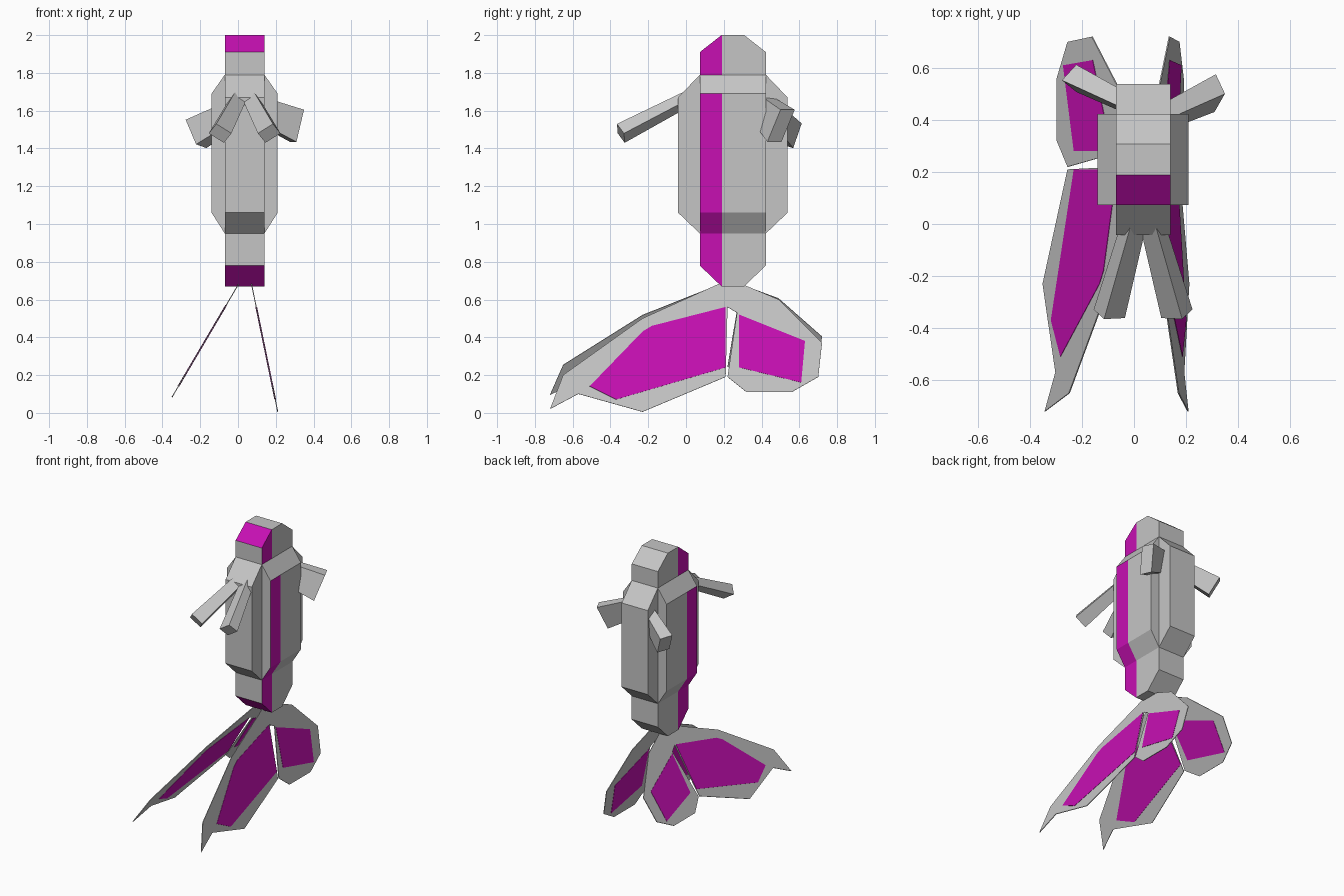
import bpy, bmesh, math
from mathutils import Vector

cube = bpy.data.objects.get("Cube")
if cube:
    bpy.data.objects.remove(cube, do_unlink=True)


def material(name, rgb):
    mat = bpy.data.materials.new(name)
    mat.use_nodes = True
    mat.diffuse_color = (*rgb, 1)
    mat.node_tree.nodes["Principled BSDF"].inputs["Base Color"].default_value = (*rgb, 1)
    return mat


GREY = material("light grey", (0.56, 0.56, 0.56))
PURPLE = material("bright purple", (0.57, 0.005, 0.45))
MID_X = 0.035       # symmetry plane of the body
STRIPE_Y = 0.19     # rear limit of the purple stripe


def finish(name, bm, mats):
    bmesh.ops.recalc_face_normals(bm, faces=bm.faces[:])
    mesh = bpy.data.meshes.new(name)
    bm.to_mesh(mesh)
    bm.free()
    for m in mats:
        mesh.materials.append(m)
    obj = bpy.data.objects.new(name, mesh)
    bpy.context.collection.objects.link(obj)
    return obj


def prism(name, outline, offset, mats, rule=None):
    """Extrude an outline of 3D points by an offset; rule picks purple faces."""
    bm = bmesh.new()
    face = bm.faces.new([bm.verts.new(p) for p in outline])
    ext = bmesh.ops.extrude_face_region(bm, geom=[face], use_keep_orig=True)
    verts = [g for g in ext["geom"] if isinstance(g, bmesh.types.BMVert)]
    bmesh.ops.translate(bm, verts=verts, vec=offset)
    bmesh.ops.recalc_face_normals(bm, faces=bm.faces[:])
    if rule:
        bmesh.ops.bisect_plane(bm, geom=bm.verts[:] + bm.edges[:] + bm.faces[:],
                               plane_co=(0, STRIPE_Y, 0), plane_no=(0, 1, 0))
        bm.normal_update()
        for f in bm.faces:
            front = f.calc_center_median().y < STRIPE_Y - 0.01
            f.material_index = int(front and rule(f.normal))
    return finish(name, bm, mats)


def octagon(half, inner, low, low_in, high_in, high):
    """Chamfered profile as (across, z) pairs."""
    return [(-inner, low), (inner, low), (half, low_in), (half, high_in),
            (inner, high), (-inner, high), (-half, high_in), (-half, low_in)]


# Body: head-to-tail core, deep torso block and side slabs
MID_Y = 0.248
core = [(-0.07, MID_Y + a, z) for a, z in octagon(0.175, 0.06, 0.67, 0.78, 1.91, 2.0)]
prism("head_and_tail_core", core, (0.21, 0, 0), [GREY, PURPLE],
      lambda n: abs(n.x) > 0.5 or abs(n.z) > 0.3)
torso = [(-0.07, MID_Y + a, z) for a, z in octagon(0.29, 0.175, 0.95, 1.06, 1.67, 1.79)]
prism("torso", torso, (0.21, 0, 0), [GREY])
sides = [(MID_X + a, 0.073, z) for a, z in octagon(0.175, 0.105, 0.95, 1.06, 1.69, 1.79)]
prism("torso_side_slabs", sides, (0, 0.35, 0), [GREY, PURPLE],
      lambda n: abs(n.x) > 0.5 and n.z < 0.1)


# Limbs: tapered bars from a root to an end face with sides u and v
def limb(name, root, end, u, v, taper=0.75):
    bm = bmesh.new()
    u, v = Vector(u) / 2, Vector(v) / 2
    rings = []
    for centre, k in ((root, taper), (end, 1)):
        rings.append([bm.verts.new(Vector(centre) + (u * a + v * b) * k)
                      for a, b in ((-1, -1), (1, -1), (1, 1), (-1, 1))])
        bm.faces.new(rings[-1])
    for i in range(4):
        j = (i + 1) % 4
        bm.faces.new((rings[0][i], rings[0][j], rings[1][j], rings[1][i]))
    return finish(name, bm, [GREY])


for side, s in (("right", 1), ("left", -1)):
    def flip(p, origin=MID_X):
        return (origin + s * (p[0] - origin), p[1], p[2])
    limb("front_limb_" + side, flip((0.008, 0.03, 1.675)), flip((-0.095, -0.345, 1.48)),
         flip((0.08, 0.004, -0.05), 0), flip((0.04, -0.037, 0.05), 0))
limb("rear_limb_right", (0, 0.45, 1.6), (-0.222, 0.56, 1.477),
     (-0.055, -0.06, 0.02), (-0.055, 0.045, 0.13))
limb("rear_limb_left", (0.1, 0.404, 1.61), (0.312, 0.503, 1.52),
     (-0.035, 0.075, 0), (0.04, 0.07, 0.17))

# Wings: flat outlines as (y, drop below the hinge), swung out from the tail
FORE = [(0.19, 0), (-0.23, 0.19), (-0.65, 0.49), (-0.72, 0.67), (-0.57, 0.59),
        (-0.23, 0.685), (0.21, 0.5), (0.22, 0.13)]
HIND = [(0.19, 0), (0.3, 0.01), (0.49, 0.09), (0.72, 0.32), (0.7, 0.5),
        (0.56, 0.58), (0.32, 0.58), (0.22, 0.5), (0.27, 0.16), (0.22, 0.13)]
FORE_PATCH = [(0.21, 0.13), (-0.18, 0.23), (-0.23, 0.26), (-0.51, 0.55),
              (-0.37, 0.62), (0.21, 0.45)]
HIND_PATCH = [(0.28, 0.17), (0.63, 0.31), (0.61, 0.53), (0.28, 0.45)]


def plate(name, outline, hinge, angle, thick, mat):
    along = Vector((math.sin(angle), 0, -math.cos(angle)))
    normal = Vector((math.cos(angle), 0, math.sin(angle)))
    base = Vector(hinge) - normal * thick / 2
    points = [base + along * d * 1.02 + Vector((0, y, 0)) for y, d in outline]
    prism(name, points, normal * thick, [mat])


for side, hinge, degrees in (("left", (0.07, 0, 0.69), 11.6),
                             ("right", (0.005, 0, 0.685), -30.5)):
    angle = math.radians(degrees)
    plate("fore_wing_" + side, FORE, hinge, angle, 0.005, GREY)
    plate("hind_wing_" + side, HIND, hinge, angle, 0.005, GREY)
    plate("fore_wing_patch_" + side, FORE_PATCH, hinge, angle, 0.009, PURPLE)
    plate("hind_wing_patch_" + side, HIND_PATCH, hinge, angle, 0.009, PURPLE)
